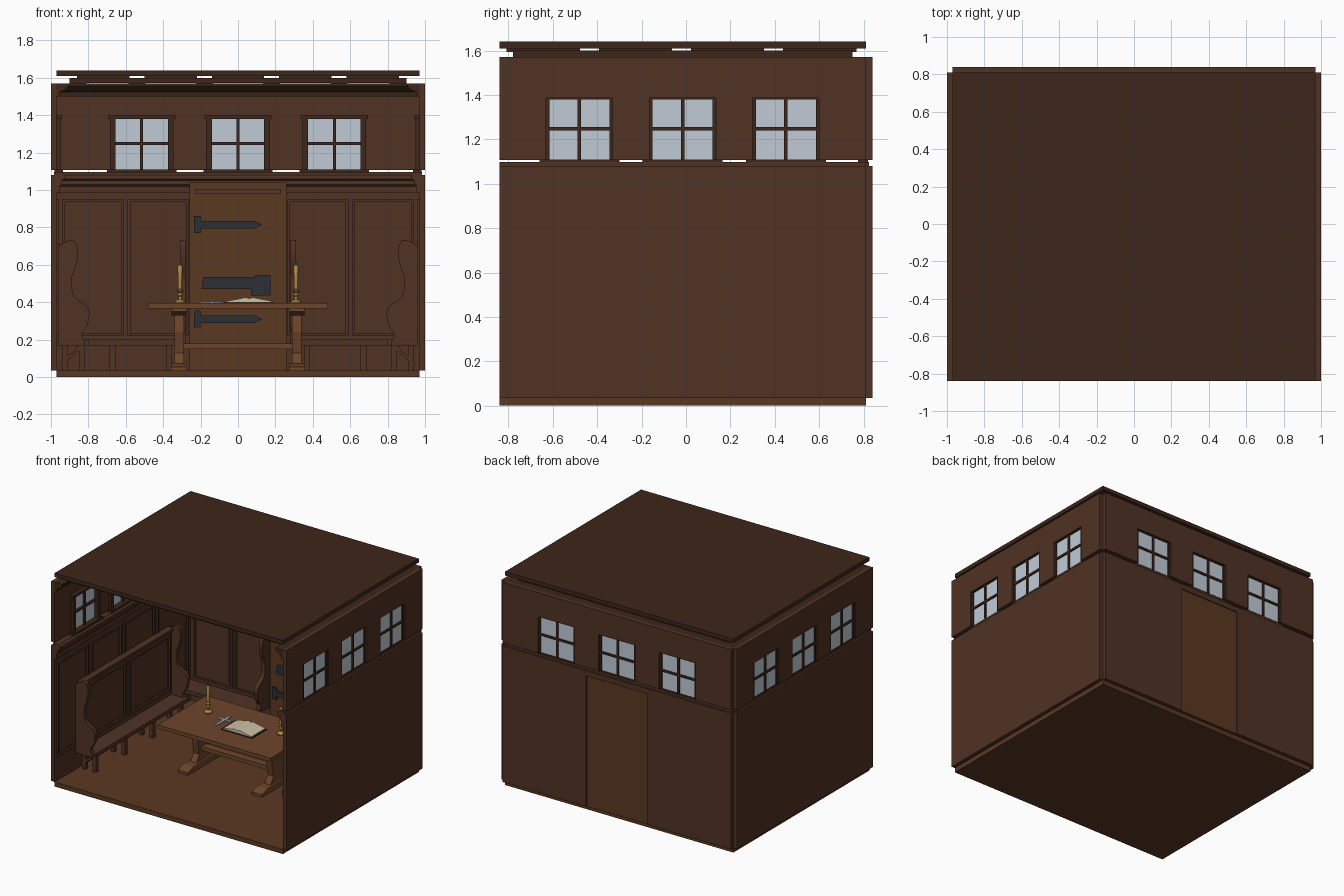
import bpy, bmesh, math
from mathutils import Vector

if "Cube" in bpy.data.objects:
    bpy.data.objects.remove(bpy.data.objects["Cube"])


def material(name, c):
    m = bpy.data.materials.new(name)
    m.diffuse_color = (*c, 1)
    m.use_nodes = True
    m.node_tree.nodes["Principled BSDF"].inputs["Base Color"].default_value = m.diffuse_color
    return m


WALL = material("panel_wood", (0.08, 0.032, 0.017))
DARK = material("dark_wood", (0.048, 0.02, 0.011))
FLOOR = material("floor_wood", (0.105, 0.04, 0.016))
TABLE = material("table_wood", (0.15, 0.06, 0.024))
GLASS = material("window_glass", (0.53, 0.6, 0.67))
IRON = material("iron", (0.024, 0.03, 0.036))
BRASS = material("brass", (0.42, 0.24, 0.06))
PAPER = material("paper", (0.62, 0.53, 0.38))
STEEL = material("steel", (0.4, 0.44, 0.55))

# Frames map (along wall, distance in from wall face, height) to world
WORLD = lambda u, d, z: (u, d, z)
BACK = lambda u, d, z: (u, 0.81 - d, z)
RIGHT = lambda u, d, z: (0.97 - d, u, z)
LEFT = lambda u, d, z: (-0.97 + d, u, z)


def finish(name, bm, mat):
    bmesh.ops.recalc_face_normals(bm, faces=bm.faces)
    me = bpy.data.meshes.new(name)
    bm.to_mesh(me)
    bm.free()
    me.materials.append(mat)
    ob = bpy.data.objects.new(name, me)
    bpy.context.collection.objects.link(ob)
    return ob


def add_prism(bm, a, b):
    va, vb = [bm.verts.new(p) for p in a], [bm.verts.new(p) for p in b]
    bm.faces.new(va)
    bm.faces.new(vb[::-1])
    for i in range(len(a)):
        j = (i + 1) % len(a)
        bm.faces.new((va[i], va[j], vb[j], vb[i]))


def boxes(name, items, mat, f=WORLD):
    """items: (u0, u1, d0, d1, z0, z1)"""
    bm = bmesh.new()
    for u0, u1, d0, d1, z0, z1 in items:
        ring = [(u0, d0), (u1, d0), (u1, d1), (u0, d1)]
        add_prism(bm, [f(u, d, z0) for u, d in ring], [f(u, d, z1) for u, d in ring])
    return finish(name, bm, mat)


def profile(name, pts, u_ranges, mat, f=WORLD):
    """(d, z) outline extruded along the wall"""
    bm = bmesh.new()
    for u0, u1 in u_ranges:
        add_prism(bm, [f(u0, d, z) for d, z in pts], [f(u1, d, z) for d, z in pts])
    return finish(name, bm, mat)


def plate(name, pts, d0, d1, mat, f=BACK):
    """(u, z) outline with thickness in depth"""
    bm = bmesh.new()
    add_prism(bm, [f(u, d0, z) for u, z in pts], [f(u, d1, z) for u, z in pts])
    return finish(name, bm, mat)


def smooth_outline(pts, n=4):
    p, out = [Vector(q) for q in pts], [Vector(pts[0])]
    for i in range(len(p) - 1):
        a, b, c, d = p[max(i - 1, 0)], p[i], p[i + 1], p[min(i + 2, len(p) - 1)]
        for k in range(1, n + 1):
            t = k / n
            out.append(0.5 * (2 * b + (c - a) * t + (2 * a - 5 * b + 4 * c - d) * t * t
                              + (3 * b - a - 3 * c + d) * t ** 3))
    return [tuple(v) for v in out]


def framed_panel(u0, u1, z0, z1, d, w=0.014, h=0.012):
    return [(u0, u1, d, d + h, z0, z0 + w), (u0, u1, d, d + h, z1 - w, z1),
            (u0, u0 + w, d, d + h, z0 + w, z1 - w), (u1 - w, u1, d, d + h, z0 + w, z1 - w),
            (u0 + 0.03, u1 - 0.03, d, d + h / 2, z0 + 0.03, z1 - 0.03)]


def wall(tag, f, u0, u1, windows, half, panels, door=None):
    spans = [(u0, u1)] if not door else [(u0, door[0]), (door[1], u1)]
    lower = [(a, b, -0.03, 0, 0.035, 1.08) for a, b in spans]
    if door:
        lower.append((*door, -0.03, 0, 1.04, 1.08))
    boxes(tag + "_lower_wall", lower, WALL, f)
    # upper wall with window openings
    edges = [u0] + [e for c in windows for e in (c - half, c + half)] + [u1]
    upper = [(u0, u1, -0.03, 0, 1.385, 1.57)]
    upper += [(edges[i], edges[i + 1], -0.03, 0, 1.106, 1.385) for i in range(0, len(edges), 2)]
    boxes(tag + "_upper_wall", upper, WALL, f)
    # stepped rail and crown moulding
    profile(tag + "_dado_rail", [(0, 0.985), (.016, .985), (.016, 1.02), (.025, 1.03), (.025, 1.05),
                                 (.045, 1.06), (.045, 1.08), (.03, 1.097), (-.015, 1.097),
                                 (-.015, 1.08), (0, 1.08)], [(u0, u1)], WALL, f)
    profile(tag + "_crown", [(0, 1.5), (.015, 1.5), (.02, 1.525), (.045, 1.535), (.065, 1.555),
                             (.065, 1.57), (0, 1.57)], [(u0, u1)], DARK, f)
    boxes(tag + "_wall_panels", [b for a, c in panels for b in framed_panel(a, c, .22, .95, 0)], WALL, f)
    frame, glass = [], []
    for c in windows:
        glass.append((c - half, c + half, -0.012, -0.008, 1.11, 1.385))
        frame += [(c - .008, c + .008, -.022, .008, 1.11, 1.385),
                  (c - half, c + half, -.022, .008, 1.24, 1.256),
                  (c - half - .03, c + half + .03, -.01, .035, 1.095, 1.11),
                  (c - half - .025, c + half + .025, -.02, .03, 1.38, 1.4)]
        frame += [(c + s * half - .015, c + s * half + .015, -.02, .022, 1.11, 1.38) for s in (-1, 1)]
    boxes(tag + "_window_glass", glass, GLASS, f)
    boxes(tag + "_window_frames", frame, DARK, f)


# Room shell
boxes("floor", [(-.97, .97, -.84, .81, 0, .035)], FLOOR)
boxes("roof", [(-.97, .97, -.84, .81, 1.61, 1.64)], DARK)
boxes("ceiling_coffers", [(x - .14, x + .14, y - .165, y + .165, 1.594, 1.61)
                          for x in (-.72, -.36, 0, .36, .72) for y in (-.643, -.228, .187, .602)], DARK)
beams = [(x - .045, x + .045, -.78, .75, 1.57, 1.6) for x in (-.855, -.54, -.18, .18, .54, .855)]
beams += [(-.9, .9, y - .045, y + .045, 1.572, 1.599) for y in (-.735, -.435, -.02, .395, .705)]
boxes("ceiling_beams", beams, DARK)
side_panels = [(-.82 + i * .405, -.44 + i * .405) for i in range(4)]
for tag, f in (("left", LEFT), ("right", RIGHT)):
    wall(tag, f, -.84, .81, (-.48, -.015, .45), .15, side_panels)
wall("back", BACK, -.97, .97, (-.515, 0, .515), .155,
     [(-.94, -.61), (-.59, -.265), (.265, .59), (.61, .94)], (-.26, .26))

# Door with iron fittings
boxes("door", [(-.26, .26, -.022, .05, .035, 1.04), (-.23, .23, .05, .06, .98, 1.005)], FLOOR, BACK)
for z in (.815, .31):
    plate("door_hinge", [(-.235, z - .045), (-.2, z - .045), (-.2, z - .02), (.09, z - .02), (.13, z),
                         (.09, z + .02), (-.2, z + .02), (-.2, z + .045), (-.235, z + .045)],
          .05, .062, IRON)
plate("door_lock", [(-.195, .47), (.07, .47), (.07, .435), (.175, .435), (.175, .545), (.09, .545),
                    (.09, .535), (-.185, .535)], .05, .075, IRON)

# Settles on the side walls and benches beside the door
bench_end = smooth_outline([(.01, .19), (.01, .70), (.05, .725), (.095, .73), (.115, .67), (.105, .6),
                            (.08, .52), (.095, .43), (.15, .39), (.175, .35), (.165, .28),
                            (.135, .23), (.15, .19)][1:])
bench_end = [(.01, .17)] + bench_end + [(.15, .17)]
slant_leg = [(.115, .175), (.15, .175), (.1, .12), (.07, .1), (.05, .07), (.02, .07), (.04, .11), (.09, .13)]
for tag, f in (("left", LEFT), ("right", RIGHT)):
    profile(tag + "_settle_ends", bench_end, [(-.6, -.57), (.52, .55)], WALL, f)
    boxes(tag + "_settle_seat", [(-.58, .54, .01, .17, .17, .2)], WALL, f)
    back = [(-.57, .52, .012, .04, .2, .7), (-.58, .53, .005, .055, .69, .71)]
    for a, b in ((-.55, -.04), (-.01, .5)):
        back += framed_panel(a, b, .24, .67, .04)
    boxes(tag + "_settle_back", back, WALL, f)
    ys = (-.55, -.2, .14, .48)
    profile(tag + "_settle_braces", slant_leg, [(y, y + .03) for y in ys], WALL, f)
    boxes(tag + "_settle_legs", [(y, y + .03, d, d + .028, .035, .17) for y in ys for d in (.03, .12)], WALL, f)
for tag, s in (("left", -1), ("right", 1)):
    profile(tag + "_bench_end", bench_end, [(s * .28, s * .31)], WALL, BACK)
    boxes(tag + "_bench_seat", [(s * .28, s * .96, .01, .17, .17, .2)], WALL, BACK)
    boxes(tag + "_bench_legs", [(s * u - .016, s * u + .016, d, d + .03, .035, .17)
                                for u in (.37, .67) for d in (.02, .12)], WALL, BACK)

# Trestle table
boxes("table_top", [(-.48, .48, -.29, .3, .367, .395)], TABLE)
half_post = [(.22, .035), (.22, .06), (.17, .075), (.08, .085), (.055, .15), (.075, .24), (.06, .31)]
post = half_post + [(-d, z) for d, z in half_post[::-1]]
foot = [(.22, .035), (.22, .055), (.15, .075), (-.15, .075), (-.22, .055), (-.22, .035)]
cap = [(.2, .367), (.2, .35), (.13, .33), (-.13, .33), (-.2, .35), (-.2, .367)]
for s in (-1, 1):
    profile("table_foot", foot, [(s * .315 - .043, s * .315 + .043)], TABLE)
    profile("table_cap", cap, [(s * .315 - .04, s * .315 + .04)], TABLE)
    profile("table_post", [(.09, .075), (.055, .13), (.075, .24), (.06, .335),
                           (-.06, .335), (-.075, .24), (-.055, .13), (-.09, .075)],
            [(s * .315 - .025, s * .315 + .025)], TABLE)
boxes("table_stretcher", [(-.3, .3, -.03, .03, .15, .18)], TABLE)


def lathe(name, prof, x, y, mat, n=16):
    bm = bmesh.new()
    rings = [[bm.verts.new((x + r * math.cos(2 * math.pi * i / n), y + r * math.sin(2 * math.pi * i / n), z))
              for i in range(n)] for r, z in prof]
    for a, b in zip(rings, rings[1:]):
        for i in range(n):
            bm.faces.new((a[i], a[(i + 1) % n], b[(i + 1) % n], b[i]))
    bm.faces.new(rings[0][::-1])
    bm.faces.new(rings[-1])
    ob = finish(name, bm, mat)
    bpy.context.view_layer.objects.active = ob
    ob.select_set(True)
    bpy.ops.object.shade_smooth_by_angle()
    ob.select_set(False)


# Candlesticks, open book and small cross on the table
for x in (-.31, .31):
    lathe("candlestick", [(.028, .395), (.03, .402), (.022, .41), (.009, .416), (.008, .43), (.014, .44),
                          (.008, .45), (.02, .46), (.02, .466), (.008, .47)], x, .08, BRASS)
    lathe("candle", [(.01, .47), (.013, .59), (.008, .6), (.002, .602), (.002, .622)], x, .08, BRASS)
boxes("book_cover", [(-.075, .19, -.1, .08, .395, .401)], DARK)
for s in (-1, 1):
    pages = [(.06, .401), (.06 + s * .12, .401), (.06 + s * .12, .406), (.06 + s * .07, .416),
             (.06 + s * .02, .426), (.06, .42)]
    plate("book_pages", pages, -.095, .075, PAPER, WORLD)
boxes("table_cross", [(-.15, -.13, -.06, .1, .395, .403), (-.2, -.085, .03, .05, .395, .4025)], STEEL)
